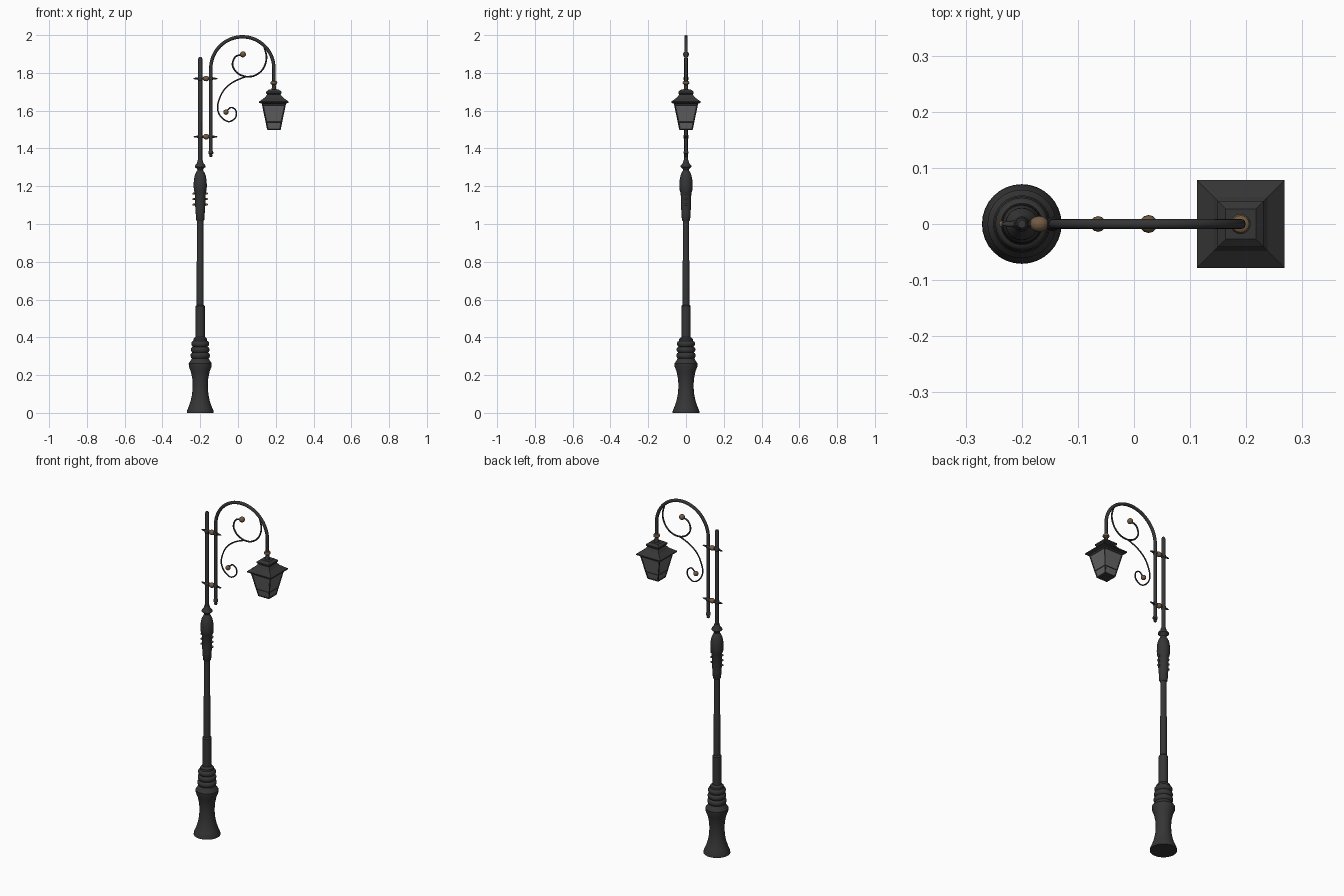
import bpy, bmesh, math
from mathutils import Vector, Matrix

if "Cube" in bpy.data.objects:
    bpy.data.objects.remove(bpy.data.objects["Cube"])


def mat(name, rgb):
    m = bpy.data.materials.new(name)
    m.diffuse_color = (*rgb, 1)
    m.use_nodes = True
    m.node_tree.nodes["Principled BSDF"].inputs["Base Color"].default_value = m.diffuse_color
    return m


IRON = mat("dark_iron", (0.036, 0.036, 0.037))
BRASS = mat("aged_brass", (0.17, 0.105, 0.058))
GLASS = mat("grey_glass", (0.125, 0.125, 0.125))
PX, LX, HX = -0.2, 0.19, -0.144      # pole, lantern and hook-pipe x


def finish(name, bm, m, smooth=True, angle=35):
    bmesh.ops.recalc_face_normals(bm, faces=bm.faces)
    me = bpy.data.meshes.new(name)
    bm.to_mesh(me)
    bm.free()
    ob = bpy.data.objects.new(name, me)
    bpy.context.collection.objects.link(ob)
    me.materials.append(m)
    if smooth:
        bpy.ops.object.select_all(action='DESELECT')
        ob.select_set(True)
        bpy.context.view_layer.objects.active = ob
        bpy.ops.object.shade_smooth_by_angle(angle=math.radians(angle))
    return ob


def lathe(name, prof, m, loc, sides=24, axis='Z', smooth=True, turn=0.0, angle=35):
    """Revolve (radius, height) points; axis X lays it on its side."""
    bm = bmesh.new()
    rings = []
    for r, h in prof:
        ring = []
        for i in range(sides):
            a = 2 * math.pi * i / sides + turn
            p = (r * math.cos(a), r * math.sin(a), h)
            if axis == 'X':
                p = (p[2], p[0], p[1])
            ring.append(bm.verts.new(Vector(p) + Vector(loc)))
        rings.append(ring)
    for a, b in zip(rings, rings[1:]):
        for i in range(sides):
            j = (i + 1) % sides
            bm.faces.new((a[i], a[j], b[j], b[i]))
    bm.faces.new(rings[0])
    bm.faces.new(rings[-1])
    return finish(name, bm, m, smooth, angle)


def square(name, prof, m):
    """Square lofted section: (half width, z) points around the lantern axis."""
    return lathe(name, [(h * math.sqrt(2), z) for h, z in prof], m,
                 (LX, 0, 0), 4, smooth=False, turn=math.pi / 4)


def tube(name, pts, r, m, smooth_path=False, sides=12):
    """Sweep a circle along a path in the x-z plane."""
    pts = [Vector((x, 0, z)) for x, z in pts]
    if smooth_path:                      # Catmull-Rom refinement
        q = [2 * pts[0] - pts[1]] + pts + [2 * pts[-1] - pts[-2]]
        out = []
        for i in range(1, len(q) - 2):
            a, b, c, d = q[i - 1:i + 3]
            for k in range(6):
                t = k / 6
                out.append(0.5 * (2 * b + (c - a) * t + (2 * a - 5 * b + 4 * c - d) * t * t
                                  + (3 * b - a - 3 * c + d) * t ** 3))
        pts = out + [pts[-1]]
    bm = bmesh.new()
    rings = []
    for i, p in enumerate(pts):
        t = (pts[min(i + 1, len(pts) - 1)] - pts[max(i - 1, 0)]).normalized()
        n = Vector((t.z, 0, -t.x))
        rings.append([bm.verts.new(p + r * (n * math.cos(w) + Vector((0, 1, 0)) * math.sin(w)))
                      for w in (2 * math.pi * k / sides for k in range(sides))])
    for a, b in zip(rings, rings[1:]):
        for i in range(sides):
            j = (i + 1) % sides
            bm.faces.new((a[i], a[j], b[j], b[i]))
    bm.faces.new(rings[0])
    bm.faces.new(rings[-1])
    return finish(name, bm, m, True, 45)


def ball(name, loc, r, sx=1.0):
    bm = bmesh.new()
    bmesh.ops.create_uvsphere(bm, u_segments=12, v_segments=8, radius=r,
                              matrix=Matrix.Translation(loc) @ Matrix.Diagonal((sx, 1, 1, 1)))
    return finish(name, bm, BRASS, True, 60)


def strut(name, a, b, r):
    """Thin glazing bar between two points."""
    a, b = Vector(a), Vector(b)
    d = b - a
    bm = bmesh.new()
    bmesh.ops.create_cone(bm, cap_ends=True, segments=6, radius1=r, radius2=r, depth=d.length,
                          matrix=Matrix.Translation((a + b) / 2)
                          @ d.to_track_quat('Z', 'Y').to_matrix().to_4x4())
    return finish(name, bm, IRON, False)


# flared foot with stacked rings
foot = [(0.071, 0), (0.070, 0.012), (0.060, 0.035), (0.050, 0.065), (0.043, 0.10),
        (0.040, 0.14), (0.042, 0.18), (0.050, 0.22), (0.060, 0.245), (0.061, 0.262),
        (0.050, 0.278), (0.044, 0.288)]
for k in range(3):
    z = 0.288 + k * 0.031
    r = 0.051 - k * 0.002
    foot += [(r - 0.003, z + 0.004), (r, z + 0.012), (r, z + 0.021), (r - 0.004, z + 0.028),
             (r - 0.010, z + 0.031)]
foot += [(0.036, 0.392), (0.025, 0.402)]
lathe("foot", foot, IRON, (PX, 0, 0), 32)

# shaft: lower sleeve, main shaft, upper vase and thin mast
lathe("lower_sleeve", [(0.0245, 0.39), (0.0245, 0.565), (0.018, 0.573)], IRON, (PX, 0, 0))
lathe("main_shaft", [(0.0185, 0.56), (0.0185, 0.8), (0.0165, 0.81), (0.0165, 1.03)], IRON, (PX, 0, 0))
lathe("upper_vase", [(0.017, 1.015), (0.022, 1.022), (0.024, 1.06), (0.027, 1.10), (0.028, 1.165),
                     (0.033, 1.175), (0.035, 1.20), (0.034, 1.23), (0.029, 1.258), (0.021, 1.275),
                     (0.015, 1.285), (0.017, 1.292), (0.029, 1.302), (0.028, 1.309),
                     (0.017, 1.322), (0.013, 1.338)], IRON, (PX, 0, 0))
lathe("mast", [(0.011, 1.32), (0.011, 1.875), (0.007, 1.884)], IRON, (PX, 0, 0), 16)

# cross bolts through the vase
for k in range(3):
    z = 1.103 + 0.029 * k
    lathe(f"cross_bolt_{k}", [(0.005, -0.034), (0.005, 0.034)], IRON, (PX, 0, z), 10, 'X')
    for s in (-1, 1):
        ball(f"bolt_head_{k}_{s}", (PX + s * 0.035, 0, z), 0.006)

# hook pipe: straight riser, half circle, short drop
R, CX, CZ = 0.167, 0.023, 1.824
arc = [(CX - R * math.cos(math.pi * i / 32), CZ + R * math.sin(math.pi * i / 32)) for i in range(33)]
tube("hook_pipe", [(HX, 1.372)] + arc + [(LX, 1.75)], 0.009, IRON)
lathe("pipe_end", [(0.006, 1.355), (0.009, 1.36), (0.007, 1.368), (0.013, 1.373), (0.013, 1.382),
                   (0.009, 1.39)], IRON, (HX, 0, 0), 16)

# clamps joining mast and hook pipe
for n, z in (("lower", 1.462), ("upper", 1.77)):
    lathe(n + "_clamp_bar", [(0.002, -0.236), (0.004, -0.23), (0.0065, -0.212), (0.0065, -0.13),
                             (0.004, -0.115), (0.002, -0.109)], IRON, (0, 0, z), 10, 'X')
    for x, r in ((PX, 0.0135), (HX, 0.0115)):
        lathe(n + "_clamp_ring", [(r - 0.002, -0.009), (r, -0.006), (r, 0.006), (r - 0.002, 0.009)],
              IRON, (x, 0, z), 16)
    ball(n + "_clamp_knob", (-0.169, 0, z), 0.0145, 1.2)

# scrollwork
tube("upper_scroll", [(0.137, 1.945), (0.151, 1.88), (0.133, 1.822), (0.093, 1.788), (0.045, 1.780),
                      (-0.003, 1.799), (-0.029, 1.841), (-0.014, 1.885), (0.024, 1.898)],
     0.0045, IRON, True, 8)
tube("lower_scroll", [(0.07, 1.782), (0.03, 1.776), (-0.034, 1.746), (-0.082, 1.698), (-0.108, 1.624),
                      (-0.093, 1.571), (-0.05, 1.542), (-0.013, 1.564), (-0.011, 1.6),
                      (-0.037, 1.617), (-0.064, 1.592)], 0.0038, IRON, True, 8)
ball("upper_scroll_knob", (0.026, 0, 1.898), 0.016)
ball("lower_scroll_knob", (-0.064, 0, 1.592), 0.014)

# lantern: brass collar, stem, stepped roof
lathe("lantern_collar", [(0.010, 1.737), (0.017, 1.742), (0.018, 1.748), (0.015, 1.755), (0.010, 1.758)],
      BRASS, (LX, 0, 0), 16)
lathe("lantern_stem", [(0.017, 1.70), (0.012, 1.715), (0.009, 1.74)], IRON, (LX, 0, 0), 16)
square("lantern_cap", [(0.033, 1.684), (0.041, 1.692), (0.041, 1.700), (0.027, 1.711)], IRON)
square("lantern_roof", [(0.062, 1.636), (0.078, 1.642), (0.078, 1.648), (0.048, 1.670),
                        (0.034, 1.688)], IRON)
# lantern glass with corner bars and rails
ZT, ZB, HT, HB = 1.638, 1.502, 0.061, 0.033
square("lantern_glass", [(HB, ZB), (HT, ZT)], GLASS)
square("lantern_bottom", [(HB - 0.004, ZB - 0.005), (HB + 0.002, ZB - 0.003), (HB + 0.003, ZB + 0.003)], IRON)
corners = [(1, 1), (-1, 1), (-1, -1), (1, -1)]
for i, (sx, sy) in enumerate(corners):
    strut(f"corner_bar_{i}", (LX + sx * HB, sy * HB, ZB), (LX + sx * HT, sy * HT, ZT), 0.0035)
    nx, ny = corners[(i + 1) % 4]
    for z in (1.54, 1.63):
        h = HB + (HT - HB) * (z - ZB) / (ZT - ZB)
        strut(f"rail_{i}_{z}", (LX + sx * h, sy * h, z), (LX + nx * h, ny * h, z), 0.0025)
